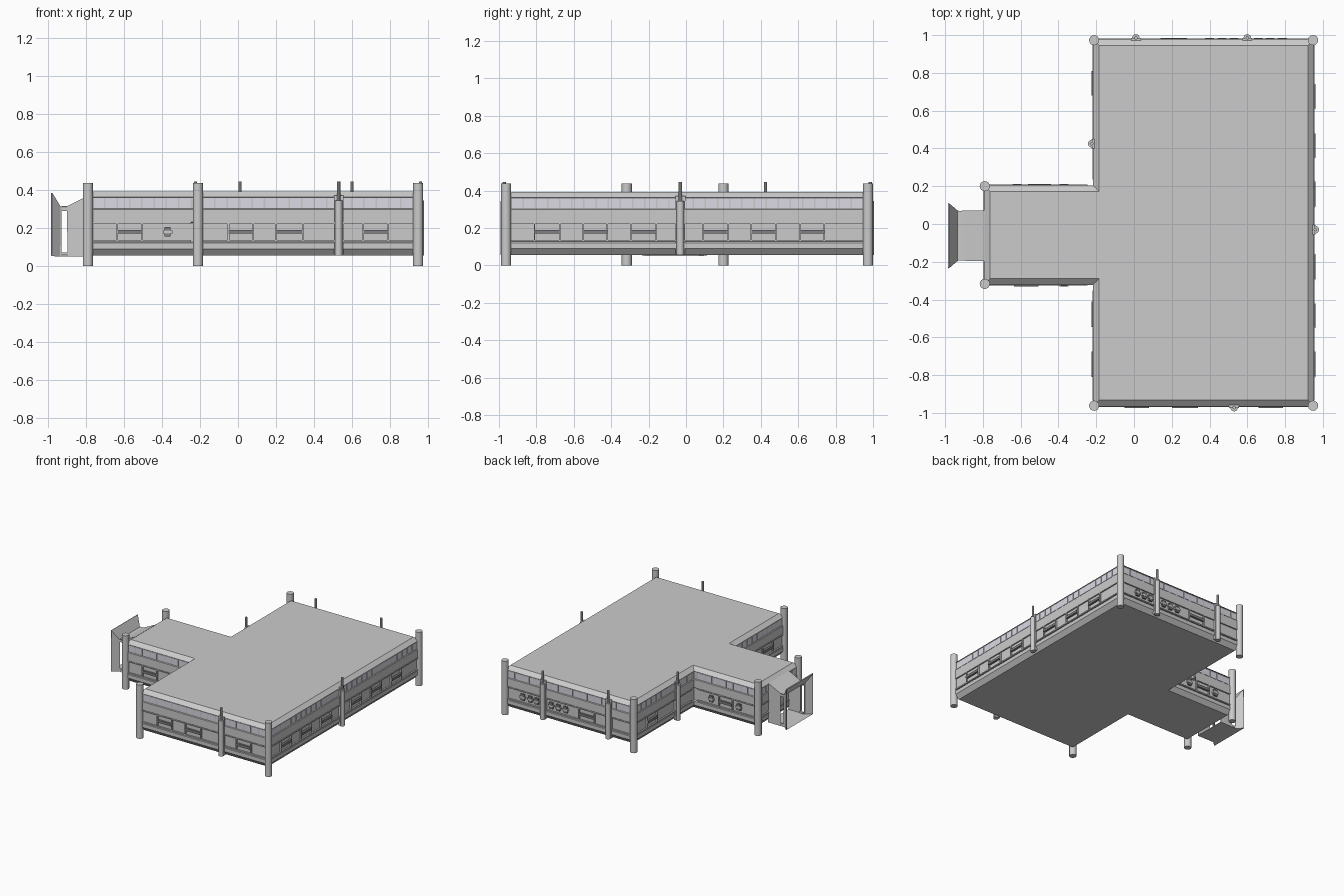
import bpy, bmesh, math
from mathutils import Vector, Matrix

if "Cube" in bpy.data.objects:
    bpy.data.objects.remove(bpy.data.objects["Cube"])


def finish(name, bm, mat=None, smooth=False):
    bmesh.ops.recalc_face_normals(bm, faces=bm.faces)
    me = bpy.data.meshes.new(name)
    bm.to_mesh(me)
    bm.free()
    ob = bpy.data.objects.new(name, me)
    bpy.context.collection.objects.link(ob)
    if mat:
        me.materials.append(mat)
    if smooth:
        bpy.context.view_layer.objects.active = ob
        ob.select_set(True)
        bpy.ops.object.shade_smooth_by_angle()
        ob.select_set(False)
    return ob


def material(name, r, g, b):
    m = bpy.data.materials.new(name)
    m.diffuse_color = (r, g, b, 1)
    m.use_nodes = True
    m.node_tree.nodes["Principled BSDF"].inputs["Base Color"].default_value = m.diffuse_color
    return m


def box(bm, lo, hi):
    lo, hi = Vector(lo), Vector(hi)
    bmesh.ops.create_cube(bm, size=1, matrix=Matrix.Translation((lo + hi) / 2)
                          @ Matrix.Diagonal((*(hi - lo), 1)))


def wall_box(bm, wall, a0, a1, z0, z1, d0, d1):
    """Box on a wall: a = position along it, d = distance outward from it."""
    axis, c, s = wall[:3]
    e0, e1 = sorted((c + s * d0, c + s * d1))
    if axis == 'x':
        box(bm, (a0, e0, z0), (a1, e1, z1))
    else:
        box(bm, (e0, a0, z0), (e1, a1, z1))


def rod(bm, x, y, r, z0, z1, n=16):
    bmesh.ops.create_cone(bm, cap_ends=True, segments=n, radius1=r, radius2=r, depth=z1 - z0,
                          matrix=Matrix.Translation((x, y, (z0 + z1) / 2)))


def loft(bm, rings, closed=True):
    for r0, r1 in zip(rings, rings[1:]):
        for i in range(len(r0)):
            j = (i + 1) % len(r0)
            bm.faces.new((r0[i], r0[j], r1[j], r1[i]))


# T-shaped footprint, counter-clockwise
X0, X1, Y0, Y1 = -0.217, 0.953, -0.965, 0.978
WX, WY0, WY1 = -0.795, -0.322, 0.205
PLAN = [(X0, Y0), (X1, Y0), (X1, Y1), (X0, Y1), (X0, WY1), (WX, WY1), (WX, WY0), (X0, WY0)]


def inset(d):
    out = []
    for i, p in enumerate(PLAN):
        p = Vector(p)
        u = (p - Vector(PLAN[i - 1])).normalized()
        v = (Vector(PLAN[(i + 1) % len(PLAN)]) - p).normalized()
        out.append(p + d * Vector((-u.y - v.y, u.x + v.x)))
    return out


# Hull: wall profile (inset, height) swept around the plan
profile = [(0.03, 0.055), (0.004, 0.086), (0.0, 0.09), (0.0, 0.12), (0.008, 0.127), (0.008, 0.226),
           (0.0, 0.232), (0.0, 0.298), (0.006, 0.302), (0.006, 0.36), (0.0, 0.364), (0.033, 0.392)]
bm = bmesh.new()
rings = [[bm.verts.new((p.x, p.y, z)) for p in inset(d)] for d, z in profile]
loft(bm, rings)
bm.faces.new(rings[0])
bm.faces.new(rings[-1])
finish("hull", bm)

# Walls: axis, position, outward sign, start, end, long bars, small fittings
walls = [
    ('x', Y0, -1, X0, X1, [(-0.05, 0.08), (0.20, 0.34), (0.66, 0.79)], []),
    ('y', X1, 1, Y0, Y1, [(-0.81, -0.675), (-0.55, -0.42), (-0.295, -0.16),
                          (0.09, 0.225), (0.35, 0.48), (0.61, 0.74)], []),
    ('x', Y1, 1, X0, X1, [(0.14, 0.28)], [0.40, 0.465, 0.53, 0.66, 0.72, 0.785]),
    ('y', X0, -1, WY1, Y1, [(0.68, 0.81)], []),
    ('y', X0, -1, Y0, WY0, [(-0.81, -0.675), (-0.545, -0.41)], []),
    ('x', WY1, 1, WX, X0, [(-0.56, -0.44)], [-0.62, -0.37]),
    ('x', WY0, -1, WX, X0, [(-0.635, -0.505)], [-0.37]),
    ('y', WX, -1, WY0, WY1, [], []),
]
panes, bars, ribs = bmesh.new(), bmesh.new(), bmesh.new()
for w in walls:
    a0, a1 = w[3] + 0.03, w[4] - 0.03
    n = round((a1 - a0) / 0.066)
    step = (a1 - a0) / n
    for i in range(n):
        wall_box(panes, w, a0 + i * step + 0.004, a0 + (i + 1) * step - 0.004, 0.304, 0.358, -0.01, -0.003)
    for z in (0.127, 0.222):
        wall_box(ribs, w, a0, a1, z, z + 0.009, -0.01, 0.003)
    for b0, b1 in w[5]:
        wall_box(bars, w, b0, b1, 0.17, 0.19, -0.01, 0.008)
        for a in (b0, b1):
            wall_box(ribs, w, a - 0.004, a + 0.004, 0.13, 0.228, -0.01, 0.004)
    for a in w[6]:
        wall_box(bars, w, a - 0.016, a + 0.016, 0.155, 0.205, -0.01, 0.006)
        wall_box(ribs, w, a - 0.024, a + 0.024, 0.172, 0.188, -0.01, 0.008)
finish("window_panes", panes, material("window", 0.72, 0.70, 0.78))
finish("wall_bars", bars, material("dark_metal", 0.22, 0.22, 0.24))
finish("wall_ribs", ribs)

# Corner posts reaching the ground
bm = bmesh.new()
for x, y in [(-0.211, -0.962), (0.948, -0.962), (0.948, 0.973), (-0.211, 0.973), (-0.79, 0.20), (-0.79, -0.317)]:
    rod(bm, x, y, 0.027, 0, 0.438)
finish("corner_posts", bm, smooth=True)

# Wall pipes with a collar and thin mast
pipes, collars = bmesh.new(), bmesh.new()
for k, a in [(0, 0.53), (1, -0.03), (2, 0.60), (2, 0.01), (3, 0.425)]:
    axis, c, s = walls[k][:3]
    c += s * 0.007
    x, y = (a, c) if axis == 'x' else (c, a)
    rod(pipes, x, y, 0.02, 0.055, 0.345)
    rod(pipes, x, y, 0.009, 0.34, 0.445, 10)
    wall_box(collars, walls[k], a - 0.026, a + 0.026, 0.345, 0.37, -0.025, 0.006)
    for e in (-0.025, 0.018):
        wall_box(collars, walls[k], a + e, a + e + 0.007, 0.06, 0.35, -0.01, 0.008)
finish("wall_pipes", pipes, smooth=True)
finish("pipe_collars", collars)

# Docking tunnel: rings (x, half width, top), open side slots, flared mouth
yc = -0.062
bm = bmesh.new()
rings = []
for x, h, top in [(-0.79, 0.128, 0.362), (-0.82, 0.128, 0.348), (-0.898, 0.128, 0.308),
                  (-0.928, 0.128, 0.308), (-0.938, 0.128, 0.308), (-0.985, 0.168, 0.383)]:
    rings.append([bm.verts.new((x, yc + sy * h, z)) for sy, z in
                  [(-1, 0.056), (1, 0.056), (1, top), (-1, top)]])
loft(bm, rings)
slot = [f for f in bm.faces if abs(f.calc_center_median().x + 0.913) < 0.005
        and abs(f.calc_center_median().y - yc) > 0.1]
bmesh.ops.delete(bm, geom=slot, context='FACES_ONLY')
tunnel = finish("docking_tunnel", bm)
mod = tunnel.modifiers.new("thickness", 'SOLIDIFY')
mod.thickness = 0.008
mod.offset = -1
# Slot sills and lintels
bm = bmesh.new()
for s in (-1, 1):
    for z0, z1 in ((0.058, 0.072), (0.29, 0.307)):
        y = yc + s * 0.123
        box(bm, (-0.93, y - 0.005, z0), (-0.896, y + 0.005, z1))
finish("tunnel_slot_trim", bm)
